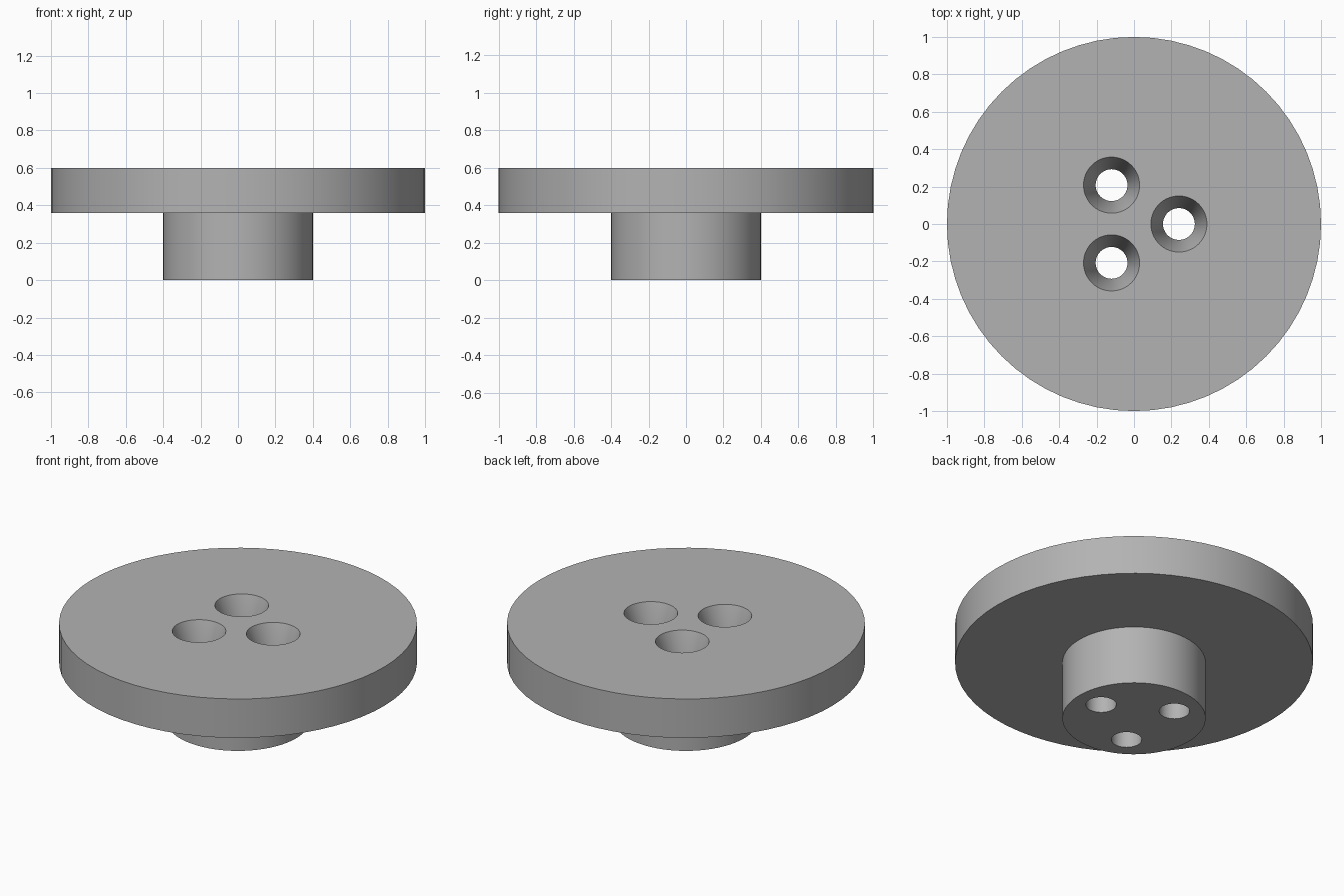
import bpy
import math

SIDES = 64
FLANGE_RADIUS, HUB_RADIUS = 1.0, 0.4
HUB_TOP, HEIGHT = 0.36, 0.6
HOLE_RADIUS, SINK_RADIUS, SINK_DEPTH = 0.085, 0.15, 0.2
HOLE_RING = 0.24

cube = bpy.data.objects.get("Cube")
if cube:
    bpy.data.objects.remove(cube, do_unlink=True)

grey = bpy.data.materials.new("plain grey")
grey.use_nodes = True
colour = (0.45, 0.45, 0.45, 1)
grey.diffuse_color = colour
grey.node_tree.nodes["Principled BSDF"].inputs["Base Color"].default_value = colour


def lathe(name, profile, centre=(0, 0)):
    """Closed solid turned round a vertical axis from (radius, z) points."""
    verts, faces = [], []
    for radius, z in profile:
        for i in range(SIDES):
            a = math.tau * i / SIDES
            verts.append((centre[0] + radius * math.cos(a),
                          centre[1] + radius * math.sin(a), z))
    for ring in range(len(profile) - 1):
        for i in range(SIDES):
            j = (i + 1) % SIDES
            low, high = ring * SIDES, (ring + 1) * SIDES
            faces.append((low + i, low + j, high + j, high + i))
    faces.append(tuple(reversed(range(SIDES))))
    faces.append(tuple(range(len(verts) - SIDES, len(verts))))
    mesh = bpy.data.meshes.new(name)
    mesh.from_pydata(verts, [], faces)
    mesh.materials.append(grey)
    obj = bpy.data.objects.new(name, mesh)
    bpy.context.collection.objects.link(obj)
    return obj


# Flange with the hub beneath it
body = lathe("flanged_hub", [(HUB_RADIUS, 0), (HUB_RADIUS, HUB_TOP),
                             (FLANGE_RADIUS, HUB_TOP), (FLANGE_RADIUS, HEIGHT)])

# Three countersunk screw holes
slope = (SINK_RADIUS - HOLE_RADIUS) / SINK_DEPTH
over = 0.05
hole_profile = [(HOLE_RADIUS, -over), (HOLE_RADIUS, HEIGHT - SINK_DEPTH),
                (SINK_RADIUS + slope * over, HEIGHT + over)]
cutters = []
for k in range(3):
    a = math.tau * k / 3
    cutter = lathe("screw_hole_cutter", hole_profile,
                   (HOLE_RING * math.cos(a), HOLE_RING * math.sin(a)))
    cutter.hide_render = True
    cutters.append(cutter)
    cut = body.modifiers.new("screw_hole", 'BOOLEAN')
    cut.operation = 'DIFFERENCE'
    cut.solver = 'EXACT'
    cut.object = cutter

# Apply the cuts, then shade the round walls smooth
bpy.ops.object.select_all(action='DESELECT')
bpy.context.view_layer.objects.active = body
body.select_set(True)
for name in [m.name for m in body.modifiers]:
    bpy.ops.object.modifier_apply(modifier=name)
for cutter in cutters:
    bpy.data.objects.remove(cutter, do_unlink=True)
bpy.ops.object.shade_smooth_by_angle(angle=math.radians(30))
